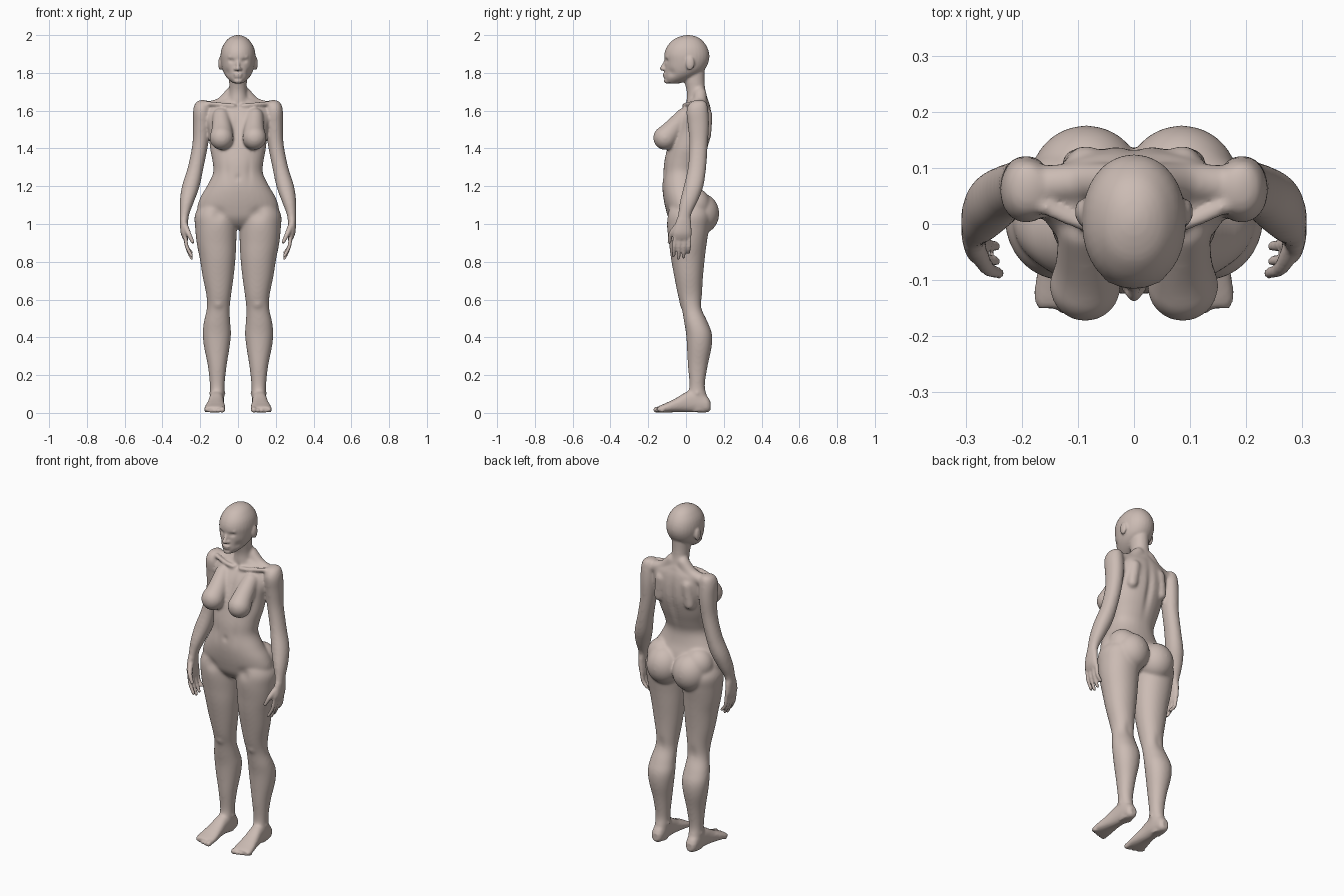
import bpy, math
from mathutils import Vector

verts, faces = [], []


def spline(rows, steps):
    """Catmull-Rom interpolation through rows of numbers."""
    rows = [Vector(r) for r in rows]
    out = []
    for i in range(len(rows) - 1):
        a, b, c, d = (rows[min(max(k, 0), len(rows) - 1)] for k in (i - 1, i, i + 1, i + 2))
        for s in range(steps):
            t = s / steps
            out.append(0.5 * (2 * b + (c - a) * t + (2 * a - 5 * b + 4 * c - d) * t * t
                              + (3 * b - a - 3 * c + d) * t ** 3))
    return out + [rows[-1]]


def skin_rings(rings):
    """Closed tube through rings of points."""
    n, start = len(rings[0]), len(verts)
    for ring in rings:
        verts.extend(ring)
    for j in range(len(rings) - 1):
        for k in range(n):
            a, b = start + j * n + k, start + j * n + (k + 1) % n
            faces.append((a, b, b + n, a + n))
    faces.append(tuple(range(start, start + n))[::-1])
    faces.append(tuple(range(len(verts) - n, len(verts))))


def loft(rows, sides=(1,), axis='Z', n=32, power=2.1):
    """Tube of oval rings: (position, centre x, half width, low, high)."""
    for side in sides:
        rings = []
        for t, cx, rx, lo, hi in spline(rows, 4):
            ring = []
            for k in range(n):
                a = 2 * math.pi * k / n
                c, s = math.cos(a), math.sin(a)
                u = side * (cx + rx * math.copysign(abs(c) ** (2 / power), c))
                v = (lo + hi) / 2 + (hi - lo) / 2 * math.copysign(abs(s) ** (2 / power), s)
                ring.append((u, v, t) if axis == 'Z' else (u, t, v))
            rings.append(ring)
        skin_rings(rings)


def ball(center, radii, sides=(1, -1), seg=20):
    for side in sides:
        rings = []
        for j in range(seg // 2 + 1):
            a = math.pi * (.02 + .96 * j / (seg // 2))
            r, z = math.sin(a), math.cos(a)
            rings.append([(side * center[0] + radii[0] * r * math.cos(2 * math.pi * k / seg),
                           center[1] + radii[1] * r * math.sin(2 * math.pi * k / seg),
                           center[2] + radii[2] * z) for k in range(seg)])
        skin_rings(rings)


def chain(points, sides=(1, -1), n=14):
    """Round strand with rounded ends along (x, y, z, radius) points."""
    path = spline(points, 4)
    for side in sides:
        pts = [Vector((side * p[0], p[1], p[2])) for p in path]
        rings = []
        for i, p in enumerate(pts):
            d = (pts[min(i + 1, len(pts) - 1)] - pts[max(i - 1, 0)]).normalized()
            u = d.orthogonal().normalized() if i == 0 else (u - d * u.dot(d)).normalized()
            w = d.cross(u)
            rings.append([tuple(p + path[i][3] * (u * math.cos(2 * math.pi * k / n)
                                                  + w * math.sin(2 * math.pi * k / n))) for k in range(n)])
        skin_rings(rings)
        for i in (0, -1):
            ball(pts[i], [path[i][3]] * 3, (1,), n)


# torso
loft([(1.67, 0, .05, .01, .115), (1.65, 0, .11, .015, .12), (1.62, 0, .16, -.01, .13),
      (1.56, 0, .17, -.05, .138), (1.48, 0, .155, -.08, .136), (1.40, 0, .148, -.1, .115),
      (1.33, 0, .135, -.115, .09), (1.27, 0, .132, -.12, .072), (1.20, 0, .165, -.125, .08),
      (1.14, 0, .20, -.12, .1), (1.08, 0, .216, -.108, .11), (1.03, 0, .19, -.092, .1),
      (.99, 0, .09, -.06, .07), (.975, 0, .03, -.03, .04)])
# neck
loft([(1.60, 0, .07, 0, .125), (1.65, 0, .056, .002, .118), (1.70, 0, .047, .004, .105),
      (1.76, 0, .047, -.01, .098), (1.84, 0, .05, -.02, .1)])
# head
loft([(2.0, 0, .008, .0, .02), (1.993, 0, .032, -.03, .052), (1.975, 0, .058, -.068, .083),
      (1.94, 0, .082, -.1, .11), (1.90, 0, .092, -.115, .123), (1.86, 0, .091, -.113, .12),
      (1.82, 0, .083, -.112, .1), (1.79, 0, .07, -.113, .065), (1.765, 0, .05, -.112, .02),
      (1.745, 0, .026, -.105, -.03)])
# face and ears
chain([(0, -.106, 1.868, .008), (0, -.118, 1.843, .009), (0, -.127, 1.823, .012)], (1,))
ball((.011, -.117, 1.82), (.01, .012, .008))
ball((0, -.112, 1.793), (.024, .012, .007), (1,))
ball((0, -.11, 1.780), (.021, .012, .007), (1,))
ball((0, -.1, 1.757), (.024, .018, .014), (1,))
chain([(.012, -.107, 1.882, .009), (.045, -.096, 1.884, .009)])
ball((.036, -.09, 1.86), (.017, .013, .011))
ball((.094, .022, 1.85), (.011, .023, .036))
# shoulder slope, collarbones and shoulder blades
chain([(.035, .075, 1.69, .035), (.09, .075, 1.635, .035), (.16, .07, 1.615, .035)])
chain([(.02, -.01, 1.625, .012), (.08, -.005, 1.632, .012), (.16, .03, 1.638, .014)])
chain([(.085, .105, 1.58, .035), (.1, .105, 1.47, .03)])
# breasts
chain([(.09, -.01, 1.57, .045), (.085, -.07, 1.50, .055), (.087, -.11, 1.456, .064)], n=24)
# buttocks
ball((.085, .078, 1.055), (.1, .098, .108), seg=32)
ball((.12, .05, 1.10), (.085, .08, .09), seg=32)
# legs
loft([(1.12, .11, .08, -.08, .1), (1.05, .118, .11, -.1, .13), (.98, .117, .110, -.1, .123),
      (.90, .114, .105, -.09, .11), (.82, .108, .095, -.08, .1), (.72, .105, .082, -.062, .09),
      (.62, .102, .065, -.042, .085), (.55, .105, .061, -.022, .086), (.48, .111, .07, -.01, .115),
      (.42, .112, .075, 0, .137), (.35, .112, .068, .005, .136), (.25, .11, .05, .01, .115),
      (.15, .11, .039, .018, .1), (.1, .11, .038, .01, .108), (.04, .112, .036, 0, .125),
      (.006, .112, .028, .02, .115)], (1, -1))
# kneecaps and ankle bones
ball((.104, .0, .585), (.038, .035, .045))
ball((.11, .06, .105), (.046, .018, .02))
# feet
loft([(.13, .112, .018, .015, .06), (.11, .112, .033, .003, .09), (.05, .112, .038, .003, .12),
      (0, .115, .04, .004, .11), (-.05, .118, .046, .004, .08), (-.1, .121, .054, .002, .055),
      (-.135, .122, .055, .002, .04), (-.15, .122, .05, .004, .032)], (1, -1), 'Y', power=2.4)
# toes
for i in range(5):
    x, r = .083 + .021 * i, .0155 if i == 0 else .0115
    chain([(x, -.12, .022, r), (x, -.158 + .002 * i * i, r + .001, r)])
# arms and palms
loft([(1.657, .185, .012, .055, .085), (1.643, .19, .034, .022, .108), (1.60, .192, .046, .002, .118),
      (1.52, .193, .045, .01, .122), (1.42, .2, .042, .018, .115), (1.30, .224, .042, .01, .107),
      (1.20, .25, .047, -.012, .092), (1.12, .27, .038, -.032, .062), (1.05, .283, .025, -.042, .028),
      (1.0, .286, .021, -.058, .028), (.95, .283, .020, -.07, .03), (.915, .276, .012, -.066, .026)],
     (1, -1))
# fingers
for i in range(4):
    y, low = -.06 + .0265 * i, (.822, .808, .815, .838)[i]
    chain([(.279, y, .935, .0105), (.271, y - .003, .88, .0102), (.246, y - .006, low + .01, .009)])
# thumbs
chain([(.28, -.045, .99, .017), (.262, -.078, .95, .0135), (.24, -.088, .905, .010)])

# fuse all parts into one skin
raw = bpy.data.meshes.new("parts")
raw.from_pydata(verts, [], faces)
src = bpy.data.objects.new("body_parts", raw)
bpy.context.collection.objects.link(src)
rm = src.modifiers.new("fuse", 'REMESH')
rm.mode = 'VOXEL'
rm.voxel_size = .0065
skin = bpy.data.meshes.new_from_object(src.evaluated_get(bpy.context.evaluated_depsgraph_get()))
skin.name = "body"
body = bpy.data.objects.new("body", skin)
bpy.context.collection.objects.link(body)
bpy.data.objects.remove(src)

# sculpted hollows: centre, spread, push
dents = [
    ((.036, -.115, 1.864), (.016, .03, .010), (0, .010, 0)),   # eye sockets
    ((.062, -.085, 1.80), (.02, .03, .02), (-.006, .004, 0)),  # cheeks
    ((0, -.13, 1.245), (.009, .03, .013), (0, .012, 0)),       # navel
    ((0, .13, 1.45), (.016, .05, .14), (0, -.014, 0)),         # spine
    ((0, -.07, 1.55), (.014, .05, .08), (0, .008, 0)),         # breastbone
    ((0, 0, 1.628), (.014, .03, .012), (0, .010, 0)),          # throat notch
    ((.105, -.115, 1.05), (.03, .04, .03), (0, .012, 0)),      # groin creases
    ((.06, -.125, 1.28), (.012, .04, .06), (0, .005, 0)),      # abdomen sides
    ((.105, .09, .57), (.02, .03, .04), (0, -.006, 0)),        # backs of knees
]
detail, large = [], []
for v in skin.vertices:
    x, y, z = v.co
    small = z > 1.74 or z < .06 or (abs(x) > .2 and z < 1.03 and (abs(x) > .232 or z < .87))
    (detail if small else large).append(v.index)
    s = 1 if x >= 0 else -1
    for c, w, d in dents:
        if abs(z - c[2]) < 3 * w[2] and abs(abs(x) - c[0]) < 3 * w[0]:
            g = math.exp(-((abs(x) - c[0]) / w[0]) ** 2 - ((y - c[1]) / w[1]) ** 2 - ((z - c[2]) / w[2]) ** 2)
            v.co += Vector((s * d[0] * g, d[1] * g, d[2] * g))

# soften: lightly on face, hands and feet, more on the rest
for name, members, count in (("broad", large, 16), ("fine", detail, 2)):
    body.vertex_groups.new(name=name).add(members, 1, 'REPLACE')
    sm = body.modifiers.new("soften_" + name, 'SMOOTH')
    sm.factor = .5
    sm.iterations = count
    sm.vertex_group = name

skin.polygons.foreach_set("use_smooth", [True] * len(skin.polygons))
clay = bpy.data.materials.new("warm_clay")
clay.diffuse_color = (.60, .50, .455, 1)
skin.materials.clear()
skin.materials.append(clay)
